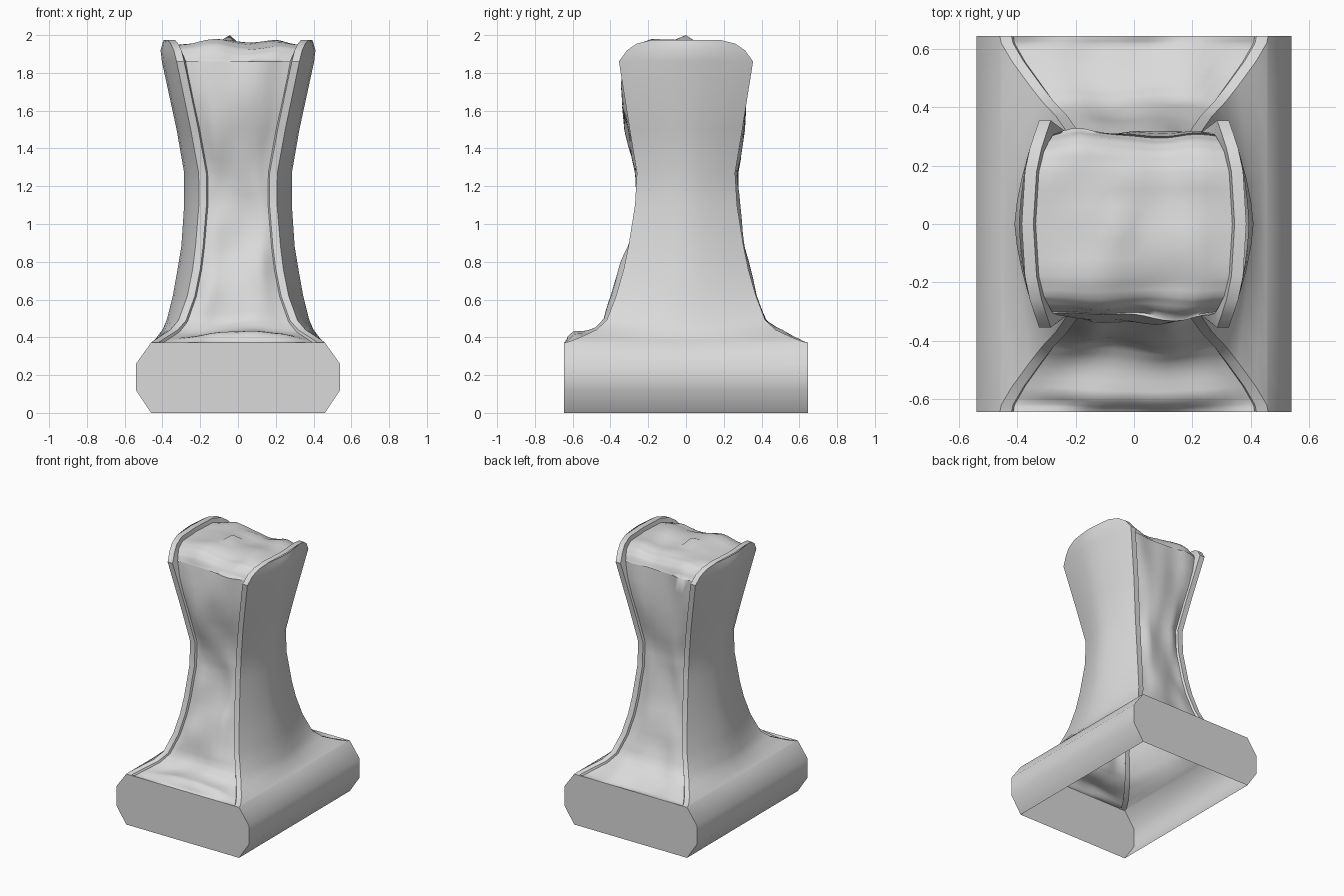
import bpy
import math
from mathutils import Vector, noise

cube = bpy.data.objects.get("Cube")
if cube:
    bpy.data.objects.remove(cube, do_unlink=True)

stone = bpy.data.materials.new("pale_grey_stone")
stone.use_nodes = True
stone.diffuse_color = (0.7, 0.7, 0.7, 1)
stone.node_tree.nodes["Principled BSDF"].inputs["Base Color"].default_value = (0.7, 0.7, 0.7, 1)

DEPTH = 0.645   # half length of the base
RIM = 0.04      # rim width
BASE = [(0.46, 0), (0.54, 0.12), (0.54, 0.26), (0.46, 0.372)]
# Waisted pillar: height, half depth, half width in the middle, half width at the edge
PILLAR = [
    (0.377, 0.62, 0.452, 0.455), (0.40, 0.56, 0.43, 0.42),
    (0.44, 0.475, 0.40, 0.358),
    (0.49, 0.42, 0.378, 0.315), (0.62, 0.37, 0.345, 0.268),
    (0.76, 0.33, 0.32, 0.24), (0.88, 0.305, 0.30, 0.225),
    (1.10, 0.27, 0.285, 0.207), (1.27, 0.26, 0.285, 0.208),
    (1.50, 0.298, 0.325, 0.25), (1.86, 0.355, 0.403, 0.325),
    (1.92, 0.312, 0.41, 0.34), (1.955, 0.26, 0.40, 0.357),
    (1.975, 0.18, 0.393, 0.374)]


def make_object(name, verts, faces, angle=None, mirror=False):
    mesh = bpy.data.meshes.new(name)
    mesh.from_pydata(verts, [], faces)
    mesh.materials.append(stone)
    obj = bpy.data.objects.new(name, mesh)
    bpy.context.collection.objects.link(obj)
    if mirror:
        obj.modifiers.new("mirror", 'MIRROR')
    if angle:
        bpy.ops.object.select_all(action='DESELECT')
        obj.select_set(True)
        bpy.context.view_layer.objects.active = obj
        bpy.ops.object.shade_smooth_by_angle(angle=math.radians(angle))
    return obj


def make_grid(name, rows, **options):
    n = len(rows[0])
    verts = [v for row in rows for v in row]
    faces = [(i * n + j, i * n + j + 1, (i + 1) * n + j + 1, (i + 1) * n + j)
             for i in range(len(rows) - 1) for j in range(n - 1)]
    return make_object(name, verts, faces, **options)


# Side panels: base flank flowing up into the bulging, waisted slab
side_rows = [(z, DEPTH, x, x) for x, z in BASE] + PILLAR
steps = [j / 4 - 1 for j in range(9)]
make_grid("side_panels",
          [[(edge + (mid - edge) * (1 - abs(t) ** 1.5), t * depth, z) for t in steps]
           for z, depth, mid, edge in side_rows], angle=50, mirror=True)

# Octagonal end faces of the hollow base
outline = BASE + [(-x, z) for x, z in reversed(BASE)]
for name, y in (("base_front", -DEPTH), ("base_back", DEPTH)):
    ring = [(x, y, z) for x, z in outline]
    if y > 0:
        ring.reverse()
    make_object(name, ring, [tuple(range(len(ring)))])

# Path over the pillar: up the front, across the top, down the back
half = [(DEPTH, 0.372, 0.46)] + [(d, z, e) for z, d, m, e in PILLAR]
path = [Vector((-d, z, e)) for d, z, e in half]
path += [Vector((0, 1.975, 0.385))]
path += [Vector((d, z, e)) for d, z, e in reversed(half)]


def outward(i, points):
    a, b = points[max(i - 1, 0)], points[min(i + 1, len(points) - 1)]
    n = Vector((-(b.y - a.y), b.x - a.x))
    return n.normalized()


def recess(height):
    """Depth of the core behind the slab edges, deeper at the top corners."""
    return 0.014 + 0.035 * math.exp(-((height - 1.87) / 0.11) ** 2)


# Rims: the narrow front, top and back edges of the two slabs
rim_rows = []
for i, p in enumerate(path):
    n = outward(i, path) * recess(p.y)
    rim_rows.append([(p.z - RIM - 0.008, p.x - n.x, p.y - n.y),
                     (p.z - RIM, p.x, p.y), (p.z, p.x, p.y)])
make_grid("slab_rims", rim_rows, angle=40, mirror=True)

# Rough stone core between the slabs
fine = [p.lerp(q, k / 3) for p, q in zip(path, path[1:]) for k in range(3)] + [path[-1]]
core_rows = []
for i, p in enumerate(fine):
    n = outward(i, fine)
    width = p.z - RIM - 0.006
    fade = min(1, min(i, len(fine) - 1 - i) / 3)
    row = []
    for j in range(17):
        u = j / 8 - 1
        x = u * width
        inner = min(1, (1 - abs(u)) * 3)
        bumps = noise.noise((x * 5, p.x * 5, p.y * 4))
        lift = inner * (0.016 + 0.04 * bumps) - recess(p.y)
        # low ledge where the front foot spreads onto the base
        if p.x < 0:
            lift += 0.02 * inner * math.exp(-((p.x + 0.575) / 0.035) ** 2)
        lift *= fade
        row.append((x, p.x + n.x * lift, min(1.995, p.y + n.y * lift)))
    core_rows.append(row)
# Highest point of the rough top
crown = core_rows[len(core_rows) // 2]
crown[7] = (crown[7][0], crown[7][1], 2.0)
make_grid("rough_core", core_rows, angle=60)
